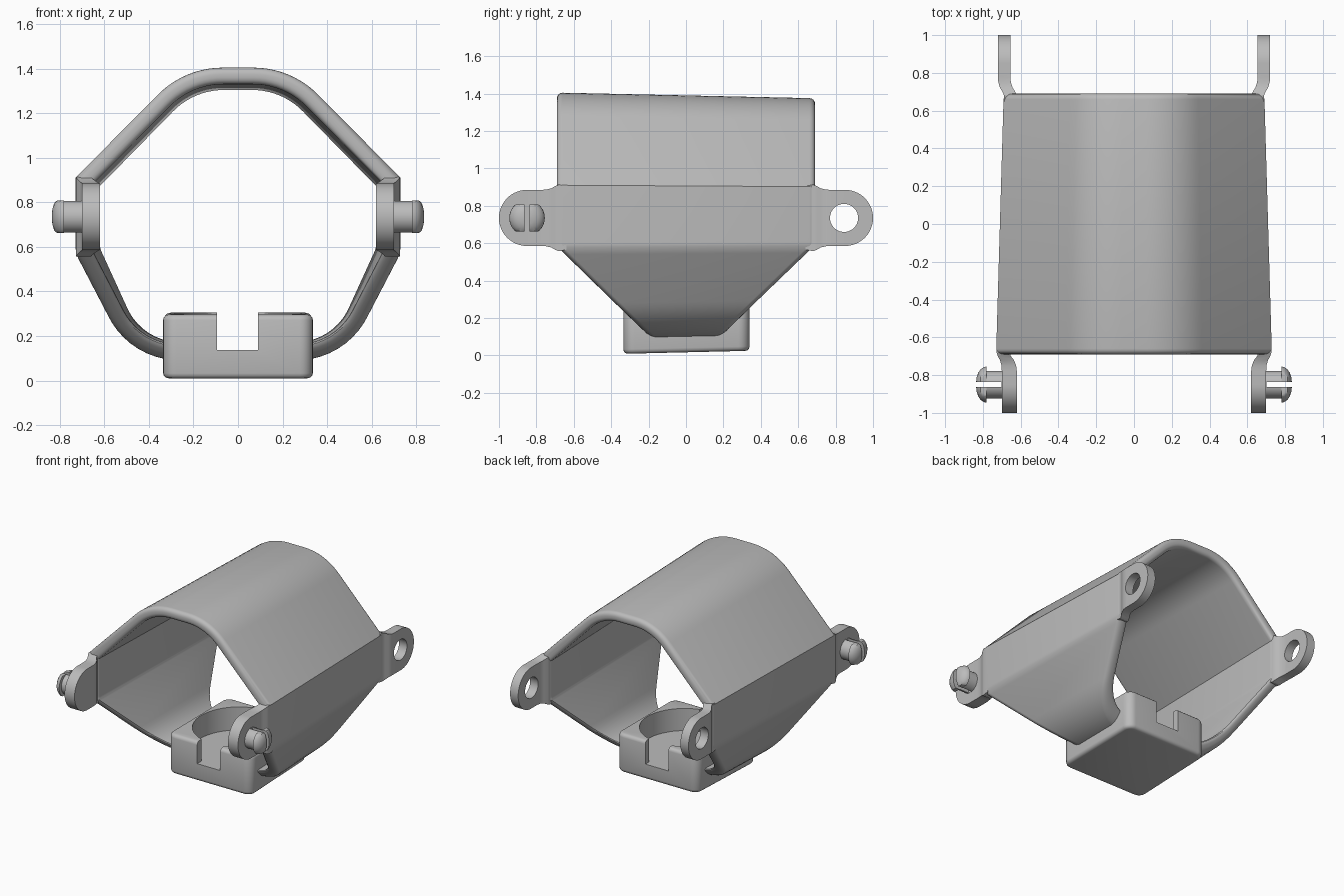
import bpy, bmesh, math
from mathutils import Vector, Matrix

if "Cube" in bpy.data.objects:
    bpy.data.objects.remove(bpy.data.objects["Cube"])

grey = bpy.data.materials.new("plain grey")
grey.use_nodes = True
colour = (0.5, 0.5, 0.5, 1)
grey.diffuse_color = colour
grey.node_tree.nodes["Principled BSDF"].inputs["Base Color"].default_value = colour

MID_Z, PIVOT_Y, END_Y, WALL = 0.735, 0.85, 0.69, 0.075


def make(name, bm):
    bmesh.ops.recalc_face_normals(bm, faces=bm.faces)
    mesh = bpy.data.meshes.new(name)
    bm.to_mesh(mesh)
    bm.free()
    obj = bpy.data.objects.new(name, mesh)
    bpy.context.collection.objects.link(obj)
    mesh.materials.append(grey)
    return obj


def loft(rings, closed=False):
    """Skin a list of point rings; cap the ends unless the loft is closed."""
    bm = bmesh.new()
    loops = [[bm.verts.new(p) for p in ring] for ring in rings]
    n = len(loops[0])
    for i in range(len(loops) if closed else len(loops) - 1):
        a, b = loops[i], loops[(i + 1) % len(loops)]
        for j in range(n):
            k = (j + 1) % n
            bm.faces.new((a[j], a[k], b[k], b[j]))
    if not closed:
        bm.faces.new(loops[0])
        bm.faces.new(loops[-1])
    return bm


def box(lo, hi):
    bm = bmesh.new()
    bmesh.ops.create_cube(bm, size=1)
    lo, hi = Vector(lo), Vector(hi)
    for v in bm.verts:
        v.co = (lo + hi) / 2 + v.co * (hi - lo)
    return bm


def cylinder(radius, depth, centre, axis="Z"):
    bm = bmesh.new()
    turn = Matrix.Rotation(math.pi / 2, 4, "Y") if axis == "X" else Matrix()
    bmesh.ops.create_cone(bm, cap_ends=True, segments=64, radius1=radius, radius2=radius,
                          depth=depth, matrix=Matrix.Translation(centre) @ turn)
    return bm


def finish(obj, cutters=(), mirror=False, bevel=0):
    """Bevel, cut, mirror, apply and shade a part."""
    bpy.ops.object.select_all(action="DESELECT")
    obj.select_set(True)
    bpy.context.view_layer.objects.active = obj
    if bevel:
        mod = obj.modifiers.new("bevel", "BEVEL")
        mod.width, mod.segments = bevel, 3
        mod.limit_method, mod.angle_limit = "ANGLE", math.radians(40)
    helpers = [make("cutter", bm) for bm in cutters]
    for helper in helpers:
        helper.hide_render = True
        mod = obj.modifiers.new("cut", "BOOLEAN")
        mod.operation, mod.object = "DIFFERENCE", helper
    if mirror:
        obj.modifiers.new("mirror", "MIRROR")
    for mod in list(obj.modifiers):
        bpy.ops.object.modifier_apply(modifier=mod.name)
    for helper in helpers:
        bpy.data.objects.remove(helper)
    bpy.ops.object.shade_smooth_by_angle(angle=math.radians(32))


def taper(x, y, z):
    """The body narrows slightly toward the back."""
    u = (y + END_Y) / (2 * END_Y)
    return Vector((x * (1 - 0.055 * u), y, MID_Z + (z - MID_Z) * (1 - 0.045 * u)))


def half_length(z):
    return max(0.19, min(END_Y, 0.193 + (z - 0.09) * 1.008))


# Shell outline: corner position and fillet radius, right half then mirrored
half = [(0.24, 1.405, 0.41), (0.73, 0.91, 0), (0.73, 0.57, 0.15), (0.49, 0.08, 0.35)]
corners = half + [(-x, z, r) for x, z, r in reversed(half)]
outline = []
for i, (x, z, r) in enumerate(corners):
    b = Vector((x, z))
    if r == 0:
        outline.append(b)
        continue
    d1 = (Vector(corners[i - 1][:2]) - b).normalized()
    d2 = (Vector(corners[(i + 1) % len(corners)][:2]) - b).normalized()
    angle = d1.angle(d2)
    t = r / math.tan(angle / 2)
    centre = b + (d1 + d2).normalized() * r / math.sin(angle / 2)
    for s in range(11):
        way = (b + d1 * t - centre).lerp(b + d2 * t - centre, s / 10)
        outline.append(centre + way.normalized() * r)

# Wall section with rounded rims: depth into the wall and inset from the end
ROUND = 0.03
rim = []
for s in range(5):
    a = math.radians(90 * s / 4)
    rim.append((ROUND * (1 - math.sin(a)), ROUND * (1 - math.cos(a))))
rim = [(d, i) for d, i in reversed(rim)]
rim = rim + [(WALL - d, i) for d, i in reversed(rim)]
section = [(d, i, -1) for d, i in rim] + [(d, i, 1) for d, i in reversed(rim)]

# Shell
rings = []
for i, p in enumerate(outline):
    d1 = (p - outline[i - 1]).normalized()
    d2 = (outline[(i + 1) % len(outline)] - p).normalized()
    n1, n2 = Vector((-d1.y, d1.x)), Vector((-d2.y, d2.x))
    normal = (n1 + n2) / (1 + n1.dot(n2))
    ring = []
    for depth, inset, side in section:
        q = p - normal * depth
        ring.append(taper(q.x, side * (half_length(q.y) - inset), q.y))
    rings.append(ring)
shell = make("shell", loft(rings, closed=True))


def pocket():
    return cylinder(0.305, 1, (0, 0.005, 0.635))


finish(shell, [pocket()])

# Cup block under the shell, with round pocket and a notch front and back
bm = box((-0.335, -0.335, 0), (0.335, 0.34, 0.29))
upright = [e for e in bm.edges if abs(e.verts[0].co.z - e.verts[1].co.z) > 0.1]
bmesh.ops.bevel(bm, geom=upright, offset=0.06, segments=6, profile=0.5, affect="EDGES")
for v in bm.verts:
    v.co = taper(v.co.x, v.co.y, v.co.z)
    v.co.x *= 1.02
cup = make("cup_block", bm)
finish(cup, [pocket(), box((-0.095, -0.6, 0.136), (0.09, 0.6, 0.6))], bevel=0.024)


def lug(name, side, inner, outer, shell_inner, shell_outer, cutters=()):
    """Rounded tab that flares into the end of the shell."""
    stations = [(0.64, 0.17, 1, 1), (0.68, 0.178, 1, 1), (0.70, 0.17, 0.8, 0.75),
                (0.72, 0.158, 0.4, 0.35), (0.75, 0.151, 0.1, 0.05), (0.78, 0.15, 0, 0)]
    for s in range(17):
        a = math.radians(88 * s / 16)
        stations.append((PIVOT_Y + 0.15 * math.sin(a), 0.15 * math.cos(a), 0, 0))
    rings = []
    for y, h, f_in, f_out in stations:
        x0 = inner + (shell_inner - inner) * f_in
        x1 = outer + (shell_outer - outer) * f_out
        rings.append([(x0, side * y, MID_Z - h), (x1, side * y, MID_Z - h),
                      (x1, side * y, MID_Z + h), (x0, side * y, MID_Z + h)])
    finish(make(name, loft(rings)), cutters, mirror=True)


lug("front_lugs", -1, 0.62, 0.70, 0.66, 0.728)
lug("back_lugs", 1, 0.655, 0.72, 0.622, 0.688,
    [cylinder(0.075, 0.5, (0.7, 0.845, MID_Z), "X")])

# Split snap pins with domed heads, flattened above and below
rings = []
for x, r in [(0.66, 0.073), (0.78, 0.073), (0.782, 0.095), (0.795, 0.093), (0.812, 0.081),
             (0.825, 0.062), (0.833, 0.038), (0.836, 0.01)]:
    ring = []
    for s in range(48):
        a = math.tau * s / 48
        z = max(-0.073, min(0.073, r * math.sin(a)))
        ring.append((x, r * math.cos(a) - PIVOT_Y, MID_Z + z))
    rings.append(ring)
pins = make("snap_pins", loft(rings))
finish(pins, [box((0.702, -PIVOT_Y - 0.014, 0.5), (0.9, -PIVOT_Y + 0.014, 1))], mirror=True)
